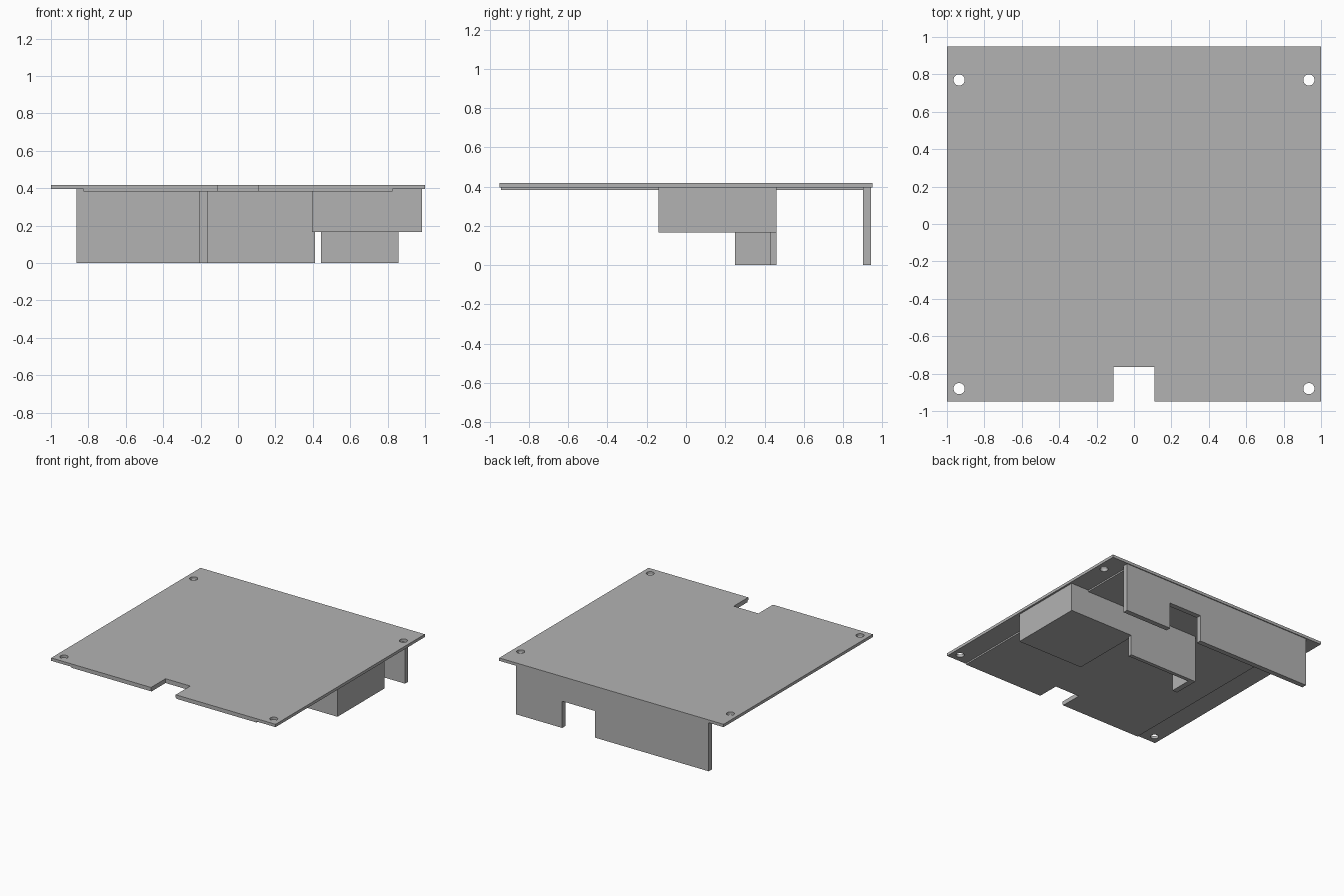
import bpy

cube = bpy.data.objects.get("Cube")
if cube:
    bpy.data.objects.remove(cube, do_unlink=True)

grey = bpy.data.materials.new("plain_grey")
grey.use_nodes = True
colour = (0.45, 0.45, 0.45, 1)
grey.diffuse_color = colour
grey.node_tree.nodes["Principled BSDF"].inputs["Base Color"].default_value = colour


def box(name, x, y, z):
    """Box from (low, high) ranges on each axis."""
    bpy.ops.mesh.primitive_cube_add(size=1)
    ob = bpy.context.object
    ob.name = name
    for v in ob.data.vertices:
        v.co = [r[0] if c < 0 else r[1] for c, r in zip(v.co, (x, y, z))]
    ob.data.materials.append(grey)
    return ob


def cut(ob, cutter):
    """Subtract the cutter, then discard it."""
    mod = ob.modifiers.new("cut", "BOOLEAN")
    mod.operation = "DIFFERENCE"
    mod.solver = "EXACT"
    mod.object = cutter
    bpy.context.view_layer.objects.active = ob
    bpy.ops.object.modifier_apply(modifier=mod.name)
    bpy.data.objects.remove(cutter, do_unlink=True)


PLATE_LOW, PLATE_TOP = 0.395, 0.418

# Cover plate with its inset lower layer, both notched at the front
plate = box("cover_plate", (-1, 1), (-0.95, 0.95), (PLATE_LOW, PLATE_TOP))
layer = box("inset_layer", (-0.825, 0.825), (-0.943, 0.905), (0.383, PLATE_LOW))
for part in (plate, layer):
    cut(part, box("notch_cutter", (-0.11, 0.11), (-1.1, -0.765), (0.3, 0.5)))

# Four corner screw holes
for x in (-0.935, 0.935):
    for y in (-0.88, 0.77):
        bpy.ops.mesh.primitive_cylinder_add(
            vertices=32, radius=0.03, depth=0.2, location=(x, y, 0.4))
        cut(plate, bpy.context.object)

# Back wall with an opening at its lower edge
wall = box("back_wall", (-0.863, 0.857), (0.902, 0.943), (0, PLATE_LOW))
cut(wall, box("opening_cutter", (0.153, 0.443), (0.8, 1), (-0.1, 0.215)))

# Box under the plate on the left side
box("side_box", (0.395, 0.985), (-0.14, 0.46), (0.165, PLATE_LOW))

# Inner L-shaped partition
box("partition_wall", (-0.205, 0.413), (0.43, 0.46), (0, PLATE_LOW))
box("partition_return", (-0.205, -0.16), (0.25, 0.43), (0, PLATE_LOW))
